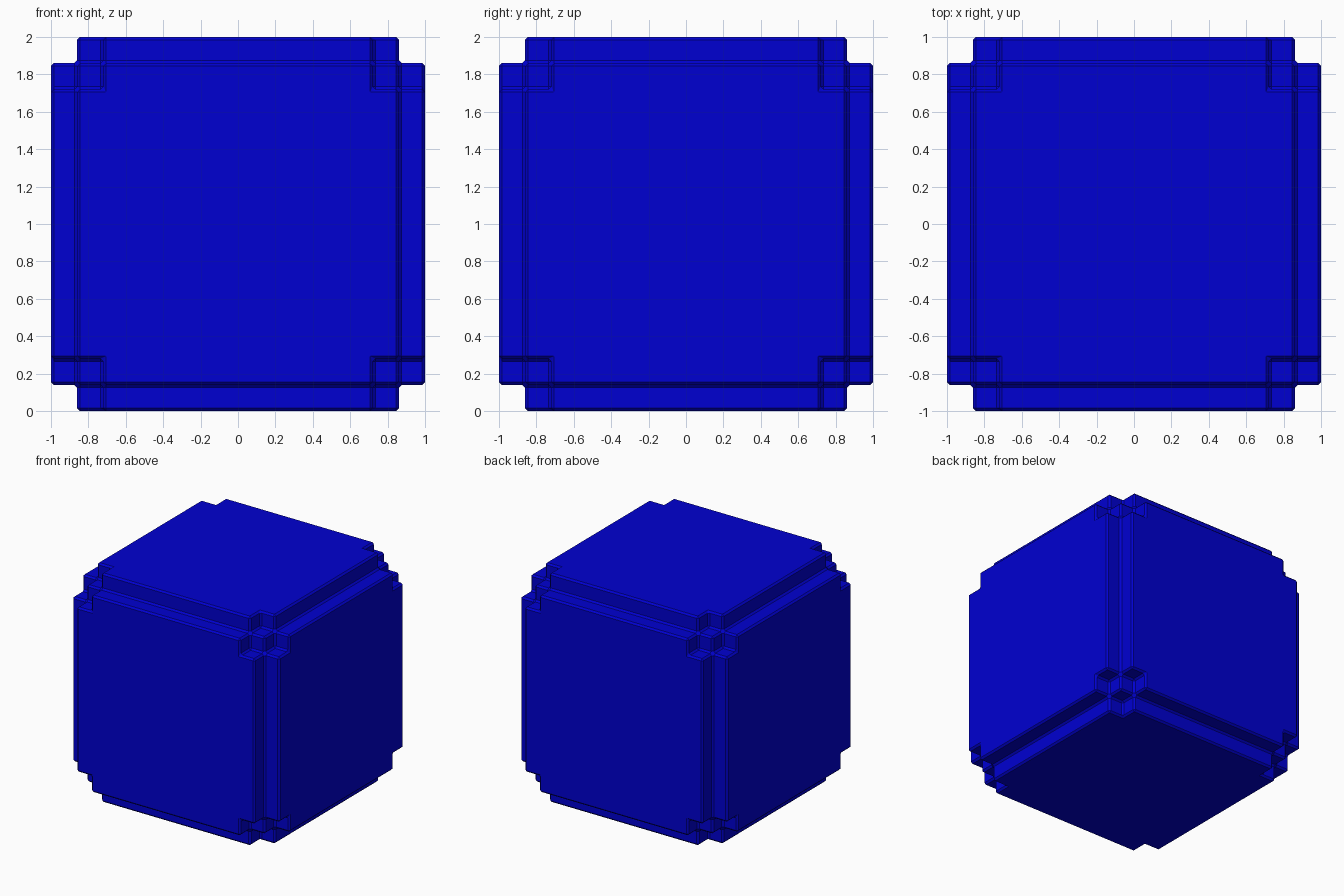
import bpy
import bmesh
from mathutils import Vector

if "Cube" in bpy.data.objects:
    bpy.data.objects.remove(bpy.data.objects["Cube"])

STEP = 0.14
GRID = [-1, -1 + STEP, -1 + 2 * STEP, 1 - 2 * STEP, 1 - STEP, 1]


def filled(cell):
    """Full cube core, plus a face plate on each side with notched corners."""
    if any(c < 0 or c > 4 for c in cell):
        return False
    depth = sorted(abs(c - 2) for c in cell)   # 0 middle, 1 inner step, 2 outer step
    if depth[2] < 2:
        return True                            # core block
    return depth[0] + depth[1] < 2             # plate, corners notched


# stepped block: skin of the filled cells
bm = bmesh.new()
for i in range(5):
    for j in range(5):
        for k in range(5):
            cell = (i, j, k)
            if not filled(cell):
                continue
            for axis in range(3):
                for side in (0, 1):
                    near = list(cell)
                    near[axis] += 2 * side - 1
                    if filled(near):
                        continue
                    u, v = (axis + 1) % 3, (axis + 2) % 3
                    ring = []
                    for du, dv in ((0, 0), (1, 0), (1, 1), (0, 1)):
                        p = list(cell)
                        p[axis] += side
                        p[u] += du
                        p[v] += dv
                        ring.append(bm.verts.new(Vector([GRID[n] for n in p]) + Vector((0, 0, 1))))
                    bm.faces.new(ring if side else ring[::-1])
bmesh.ops.remove_doubles(bm, verts=bm.verts[:], dist=1e-4)
bmesh.ops.dissolve_limit(bm, angle_limit=0.02, verts=bm.verts[:], edges=bm.edges[:])
bmesh.ops.recalc_face_normals(bm, faces=bm.faces[:])

mesh = bpy.data.meshes.new("stepped_cube")
bm.to_mesh(mesh)
bm.free()
cube = bpy.data.objects.new("stepped_cube", mesh)
bpy.context.collection.objects.link(cube)

# narrow chamfer on inside and outside corners
bevel = cube.modifiers.new("edge_bevel", 'BEVEL')
bevel.width = 0.015
bevel.segments = 1
bevel.limit_method = 'ANGLE'

# deep blue finish
blue = bpy.data.materials.new("blue")
blue.diffuse_color = (0.0, 0.0, 0.64, 1)
blue.use_nodes = True
blue.node_tree.nodes["Principled BSDF"].inputs["Base Color"].default_value = blue.diffuse_color
mesh.materials.append(blue)
